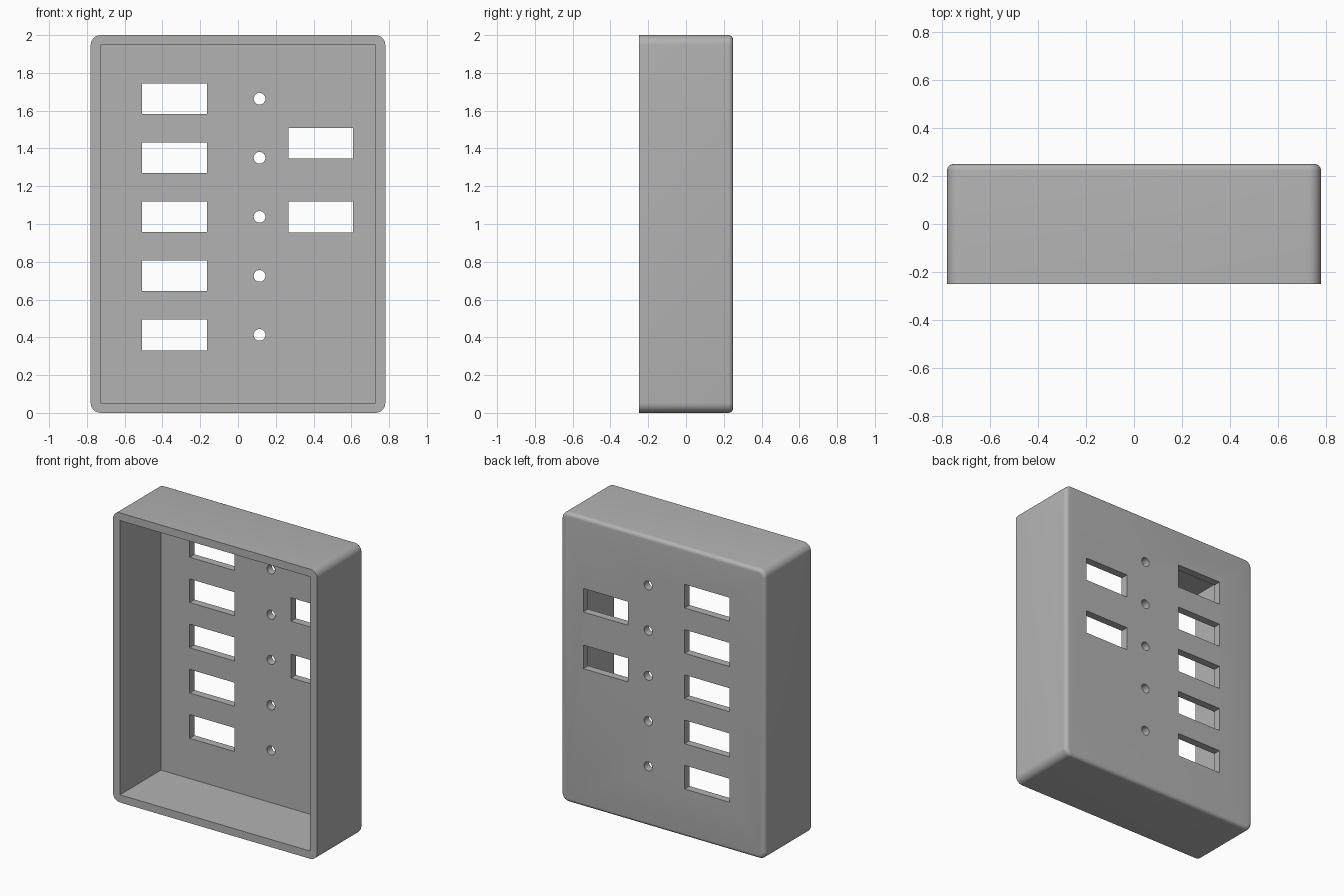
import bpy, bmesh
from mathutils import Matrix, Vector

if "Cube" in bpy.data.objects:
    bpy.data.objects.remove(bpy.data.objects["Cube"], do_unlink=True)

W, D, H = 1.56, 0.5, 2.0
WALL = 0.053
ROW_STEP = 0.3125
rows = [0.413 + ROW_STEP * i for i in range(5)]


def add_box(bm, center, size):
    m = Matrix.Translation(center) @ Matrix.Diagonal((*size, 1))
    return bmesh.ops.create_cube(bm, size=1, matrix=m)


def make_object(name, bm):
    bmesh.ops.recalc_face_normals(bm, faces=bm.faces)
    mesh = bpy.data.meshes.new(name)
    bm.to_mesh(mesh)
    bm.free()
    obj = bpy.data.objects.new(name, mesh)
    bpy.context.collection.objects.link(obj)
    return obj


def cut(target, cutter):
    mod = target.modifiers.new("cut", "BOOLEAN")
    mod.operation = "DIFFERENCE"
    mod.solver = "EXACT"
    mod.object = cutter
    bpy.context.view_layer.objects.active = target
    bpy.ops.object.modifier_apply(modifier=mod.name)
    bpy.data.objects.remove(cutter, do_unlink=True)


# Outer shell: rounded corners, then a smaller round along the back rim
bm = bmesh.new()
add_box(bm, (0, 0, H / 2), (W, D, H))
corners = [e for e in bm.edges
           if abs((e.verts[0].co - e.verts[1].co).y) > D / 2]
bmesh.ops.bevel(bm, geom=corners, offset=0.053, segments=8,
                profile=0.5, affect="EDGES")
rim = [e for e in bm.edges if all(v.co.y > D / 2 - 0.001 for v in e.verts)]
bmesh.ops.bevel(bm, geom=rim, offset=0.026, segments=6,
                profile=0.5, affect="EDGES")
enclosure = make_object("enclosure", bm)

# Open front cavity
bm = bmesh.new()
add_box(bm, (0, -WALL - 0.1, H / 2), (W - 2 * WALL, D + 0.2, H - 2 * WALL))
cut(enclosure, make_object("cavity_cutter", bm))

# Slots and round holes through the back panel
bm = bmesh.new()
slots = [(-0.336, z) for z in rows] + [(0.439, 1.037), (0.439, 1.428)]
for x, z in slots:
    add_box(bm, (x, D / 2, z), (0.342, 0.2, 0.163))
for z in rows:
    m = Matrix.Translation((0.114, D / 2, z)) @ Matrix.Rotation(1.5707963, 4, "X")
    bmesh.ops.create_cone(bm, cap_ends=True, segments=32, radius1=0.031,
                          radius2=0.031, depth=0.2, matrix=m)
cut(enclosure, make_object("hole_cutter", bm))

# Plain grey plastic
grey = bpy.data.materials.new("grey plastic")
grey.use_nodes = True
color = (0.45, 0.45, 0.45, 1)
grey.diffuse_color = color
grey.node_tree.nodes["Principled BSDF"].inputs["Base Color"].default_value = color
enclosure.data.materials.clear()
enclosure.data.materials.append(grey)

bpy.ops.object.select_all(action="DESELECT")
enclosure.select_set(True)
bpy.context.view_layer.objects.active = enclosure
bpy.ops.object.shade_smooth_by_angle(angle=0.52)
